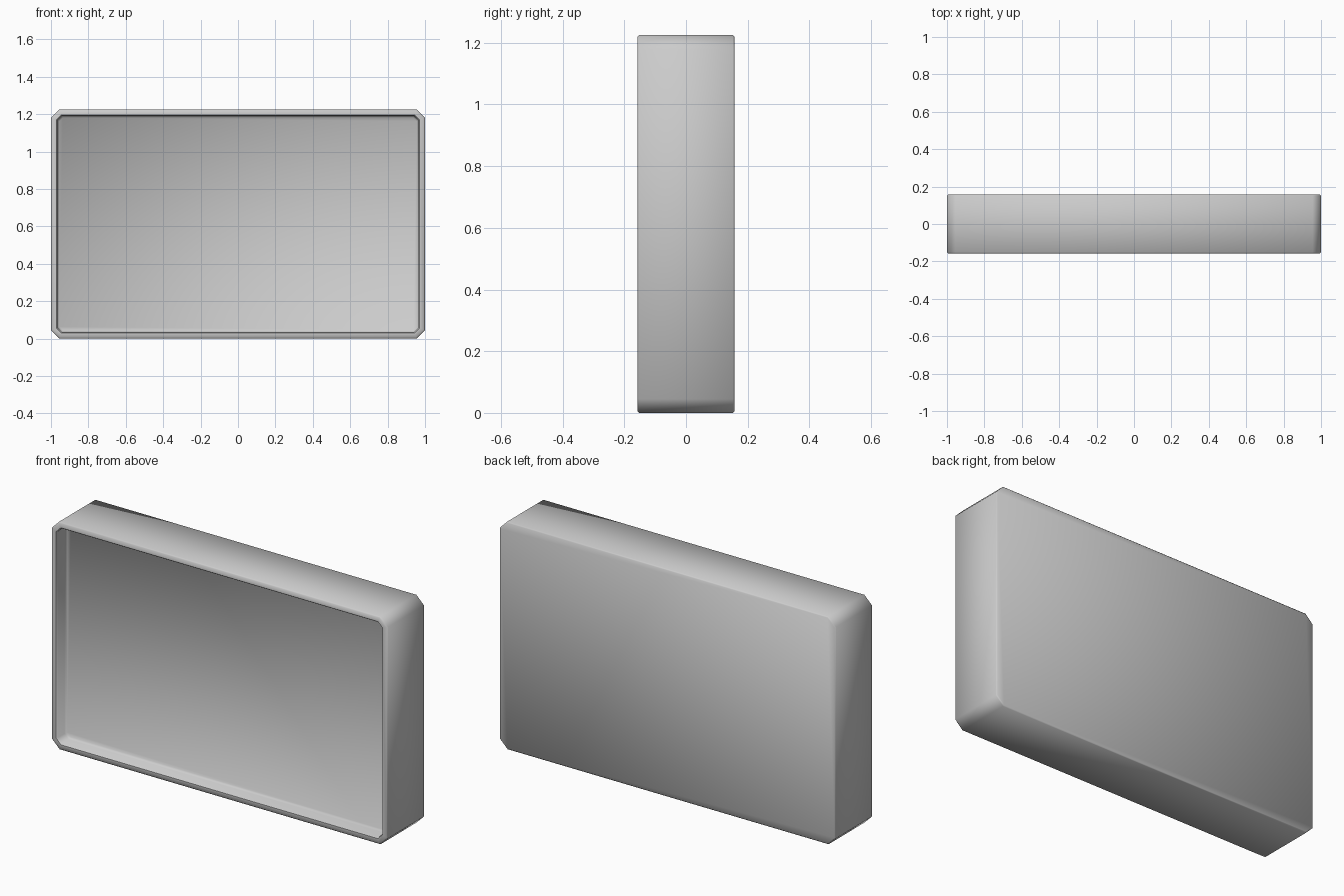
import bpy, bmesh

if "Cube" in bpy.data.objects:
    bpy.data.objects.remove(bpy.data.objects["Cube"])

HALF_W, HEIGHT, DEPTH, CUT = 1.0, 1.225, 0.158, 0.045


def ring(bm, inset, y):
    """Rectangle with clipped corners, evenly inset from the outline."""
    w, lo, hi = HALF_W - inset, inset, HEIGHT - inset
    c = CUT - inset * 0.586
    pts = [(-w + c, lo), (w - c, lo), (w, lo + c), (w, hi - c),
           (w - c, hi), (-w + c, hi), (-w, hi - c), (-w, lo + c)]
    return [bm.verts.new((x, y, z)) for x, z in pts]


# Section from the back panel, around the rim, into the front recess
section = [(0.006, DEPTH), (0.0, DEPTH - 0.006),
           (0.0, -DEPTH + 0.006), (0.006, -DEPTH),
           (0.029, -DEPTH), (0.034, -DEPTH + 0.006),
           (0.034, -DEPTH + 0.064), (0.044, -DEPTH + 0.075)]

bm = bmesh.new()
rings = [ring(bm, i, y) for i, y in section]
for a, b in zip(rings, rings[1:]):
    for k in range(8):
        n = (k + 1) % 8
        bm.faces.new((a[k], a[n], b[n], b[k]))

# Back panel and recessed front panel
bm.faces.new(rings[0])
bm.faces.new(rings[-1])
bmesh.ops.recalc_face_normals(bm, faces=bm.faces)

mesh = bpy.data.meshes.new("shallow_case")
bm.to_mesh(mesh)
bm.free()
case = bpy.data.objects.new("shallow_case", mesh)
bpy.context.collection.objects.link(case)

# Soft corners, crisp panel edges
bpy.context.view_layer.objects.active = case
case.select_set(True)
bpy.ops.object.shade_smooth_by_angle(angle=0.84)
